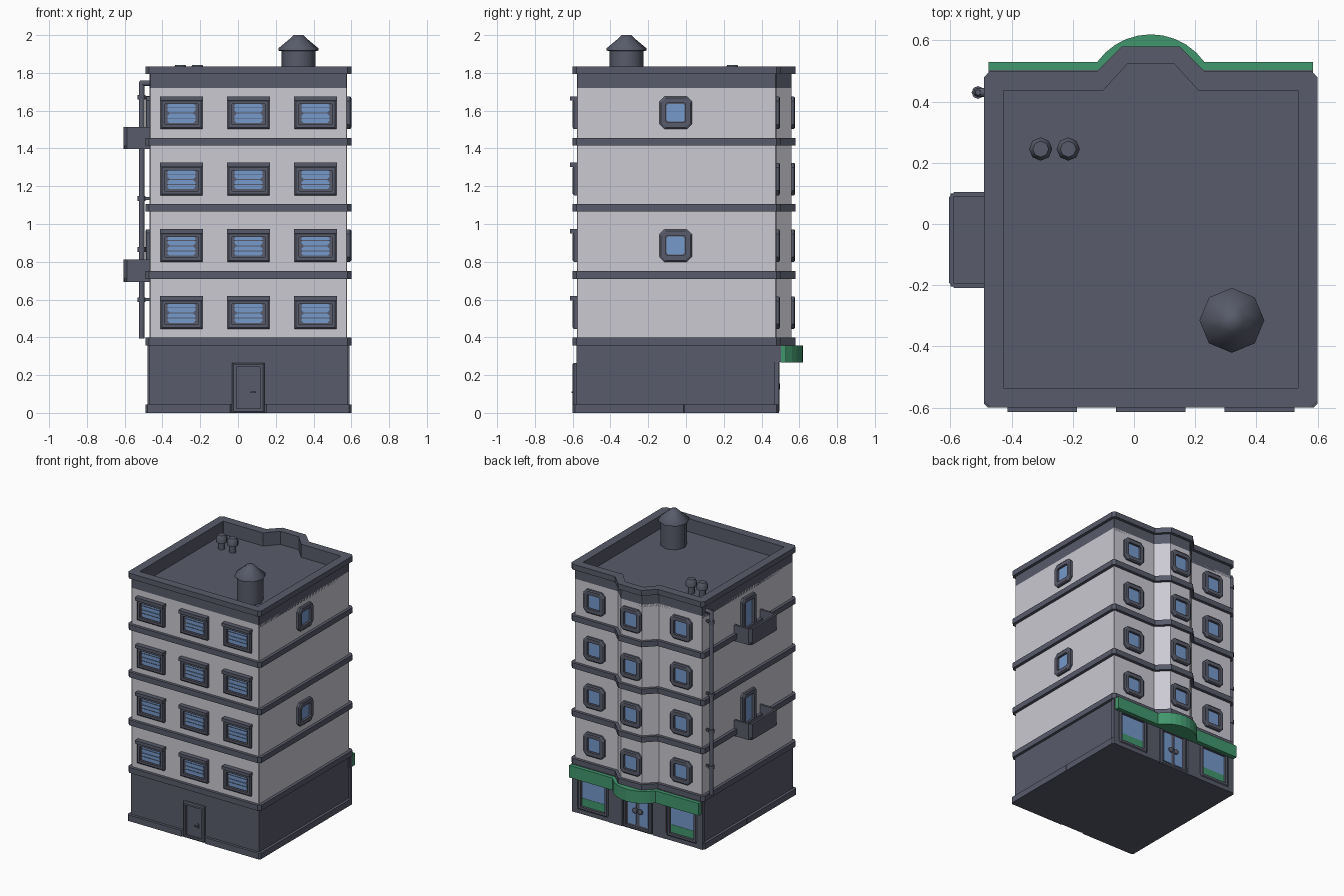
import bpy, bmesh, math
from mathutils import Matrix, Vector

if "Cube" in bpy.data.objects:
    bpy.data.objects.remove(bpy.data.objects["Cube"])


def material(name, rgb):
    m = bpy.data.materials.new(name)
    m.diffuse_color = (*rgb, 1)
    m.use_nodes = True
    m.node_tree.nodes["Principled BSDF"].inputs["Base Color"].default_value = m.diffuse_color
    return m


SLATE = material("slate trim", (0.098, 0.105, 0.145))
WALL = material("pale wall", (0.60, 0.585, 0.645))
GLASS = material("blue glass", (0.18, 0.32, 0.60))
GREEN = material("green awning", (0.055, 0.31, 0.155))


def loft(name, loops, mat, M=Matrix(), smooth=False):
    """Skin a stack of (outline, height) loops and cap both ends."""
    bm = bmesh.new()
    rings = [[bm.verts.new(M @ Vector((x, y, h))) for x, y in pts] for pts, h in loops]
    for a, b in zip(rings, rings[1:]):
        n = len(a)
        for i in range(n):
            bm.faces.new((a[i], a[(i + 1) % n], b[(i + 1) % n], b[i]))
    bm.faces.new(rings[0][::-1])
    bm.faces.new(rings[-1])
    bmesh.ops.recalc_face_normals(bm, faces=bm.faces)
    me = bpy.data.meshes.new(name)
    bm.to_mesh(me)
    bm.free()
    me.materials.append(mat)
    ob = bpy.data.objects.new(name, me)
    bpy.context.collection.objects.link(ob)
    if smooth:
        bpy.ops.object.select_all(action='DESELECT')
        ob.select_set(True)
        bpy.context.view_layer.objects.active = ob
        bpy.ops.object.shade_smooth_by_angle(angle=math.radians(50))
    return ob


def rect(x0, x1, y0, y1, c=0.0):
    """Rectangle outline, with cut corners when c > 0."""
    if c == 0:
        return [(x0, y0), (x1, y0), (x1, y1), (x0, y1)]
    return [(x0 + c, y0), (x1 - c, y0), (x1, y0 + c), (x1, y1 - c),
            (x1 - c, y1), (x0 + c, y1), (x0, y1 - c), (x0, y0 + c)]


def box(name, x0, x1, y0, y1, z0, z1, mat, M=Matrix(), c=0.0):
    return loft(name, [(rect(x0, x1, y0, y1, c), z0), (rect(x0, x1, y0, y1, c), z1)], mat, M)


def plan(o, c, wide, narrow, out):
    """Building outline inset by o, with the bay on the back side."""
    p = rect(-0.49 + o, 0.60 - o, -0.60 + o, 0.50 - o, c)
    y = 0.50 - o
    bay = [(0.055 + wide, y), (0.055 + narrow, y + out), (0.055 - narrow, y + out), (0.055 - wide, y)]
    return p[:5] + bay + p[5:]


def circle(cx, cy, r, n=8):
    return [(cx + r * math.cos(2 * math.pi * i / n), cy + r * math.sin(2 * math.pi * i / n)) for i in range(n)]


def lathe(name, cx, cy, profile, mat, M=Matrix()):
    return loft(name, [(circle(cx, cy, r), z) for r, z in profile], mat, M, True)


def side(angle, dist):
    """Local frame of a wall: u along it, v up, w outward."""
    base = Matrix(((1, 0, 0, 0), (0, 0, -1, 0), (0, 1, 0, 0), (0, 0, 0, 1)))
    return Matrix.Rotation(math.radians(angle), 4, 'Z') @ base @ Matrix.Translation((0, 0, dist))


FRONT, RIGHT, BACK, BAY, LEFT = (side(0, 0.58), side(90, 0.58), side(180, 0.478),
                                 side(180, 0.558), side(-90, 0.47))
SHOP = side(180, 0.475)


def frame(name, M, u, v0, v1, w, border, c=0.0, depth=0.02):
    """Raised window frame with a sunken panel."""
    def r(i, cc):
        return rect(u - w / 2 + i, u + w / 2 - i, v0 + i, v1 - i, cc)
    loft(name, [(r(0, c), -0.01), (r(0, c), depth - 0.006), (r(0.008, c), depth),
                (r(border, c * 0.3), depth), (r(border, c * 0.3), 0.003)], SLATE, M)


# Ground floor, plinth split around the front door and the shop entrance
box("ground_floor", -0.47, 0.58, -0.58, 0.475, 0.0, 0.37, SLATE)
for x0, x1 in ((-0.49, -0.03), (0.14, 0.60)):
    box("plinth_front", x0, x1, -0.60, 0.0, 0, 0.045, SLATE, c=0.012)
for x0, x1 in ((-0.49, -0.06), (0.17, 0.60)):
    box("plinth_back", x0, x1, -0.02, 0.49, 0, 0.045, SLATE, c=0.012)

# Upper walls and floor bands
wall = plan(0.022, 0.004, 0.167, 0.087, 0.08)
band = plan(0.0, 0.02, 0.175, 0.095, 0.08)
loft("upper_walls", [(wall, 0.37), (wall, 1.72)], WALL)
for z in (0.358, 0.71, 1.065, 1.415):
    loft("floor_band", [(band, z), (band, z + 0.04)], SLATE)

# Parapet with sunken roof
inner = plan(0.063, 0.002, 0.155, 0.075, 0.088)
loft("parapet_roof", [(wall, 1.70), (wall, 1.795), (band, 1.795), (band, 1.835),
                      (inner, 1.835), (inner, 1.738)], SLATE)

# Windows on four storeys
ROWS = (0.445, 0.80, 1.152, 1.503)


def square_window(M, u, v):
    frame("square_window_frame", M, u, v, v + 0.172, 0.172, 0.034, 0.025)
    box("square_window_glass", u - 0.047, u + 0.047, v + 0.039, v + 0.133, 0.002, 0.007, GLASS, M, 0.008)


for v in ROWS:
    for u in (-0.30, 0.055, 0.41):
        frame("front_window_frame", FRONT, u, v, v + 0.155, 0.222, 0.024)
        box("front_window_lintel", u - 0.114, u + 0.114, v + 0.150, v + 0.173, -0.01, 0.034, SLATE, FRONT)
        for dv in (0.032, 0.087):
            box("front_window_pane", u - 0.074, u + 0.074, v + dv, v + dv + 0.049, 0.002, 0.008,
                GLASS, FRONT, 0.011)
            box("front_window_rail", u - 0.074, u + 0.074, v + dv + 0.023, v + dv + 0.027, 0.004, 0.011,
                SLATE, FRONT)
    square_window(BACK, 0.30, v)
    square_window(BAY, -0.055, v)
    square_window(BACK, -0.41, v)

for v in (ROWS[1], ROWS[3]):
    square_window(RIGHT, -0.055, v)
    # Balcony door and hollow balcony on the left side
    frame("balcony_door_frame", LEFT, 0.05, v - 0.10, v + 0.172, 0.165, 0.034, 0.02)
    box("balcony_door_glass", 0.007, 0.093, v - 0.06, v + 0.135, 0.002, 0.007, GLASS, LEFT, 0.008)
    outer = rect(-0.605, -0.45, -0.21, 0.105, 0.018)
    hollow = rect(-0.59, -0.462, -0.194, 0.09, 0.003)
    z = v - 0.107
    # three-sided rail around a floor slab
    box("balcony_floor", -0.60, -0.465, -0.205, 0.10, z, z + 0.02, SLATE)
    rail = [(-0.465, -0.21), (-0.587, -0.21), (-0.605, -0.192), (-0.605, 0.087), (-0.587, 0.105),
            (-0.465, 0.105), (-0.465, 0.09), (-0.587, 0.09), (-0.59, 0.087), (-0.59, -0.192),
            (-0.587, -0.195), (-0.465, -0.195)]
    loft("balcony_rail", [(rail, z), (rail, z + 0.118)], SLATE)

# Front door with handle
frame("front_door_frame", FRONT, 0.055, 0.0, 0.265, 0.172, 0.022)
box("front_door_panel", -0.007, 0.117, 0.0, 0.243, 0.0, 0.008, SLATE, FRONT)
box("front_door_lock", 0.078, 0.094, 0.09, 0.125, 0.005, 0.014, SLATE, FRONT, 0.004)
box("front_door_handle", 0.066, 0.096, 0.105, 0.113, 0.014, 0.026, SLATE, FRONT)

# Shop front: pilasters, display windows, glass double door
for u0, u1 in ((-0.59, -0.545), (-0.29, -0.18), (0.07, 0.18), (0.435, 0.48)):
    box("shop_pilaster", u0, u1, 0.0, 0.36, -0.01, 0.017, SLATE, SHOP)
for u in (-0.418, 0.308):
    frame("shop_window_frame", SHOP, u, 0.03, 0.29, 0.245, 0.024)
    box("shop_window_glass", u - 0.093, u + 0.093, 0.057, 0.263, 0.001, 0.006, GLASS, SHOP)
    box("shop_window_green_strip", u - 0.093, u + 0.093, 0.057, 0.115, 0.001, 0.008, GREEN, SHOP)
frame("shop_door_frame", SHOP, -0.055, 0.0, 0.29, 0.23, 0.02)
for s in (-1, 1):
    a, b = sorted((-0.055 + s * 0.014, -0.055 + s * 0.082))
    box("shop_door_glass", a, b, 0.035, 0.26, 0.001, 0.008, GLASS, SHOP, 0.008)
    lathe("shop_door_handle", -0.055 + s * 0.022, 0.14, ((0.02, 0.004), (0.02, 0.018), (0.014, 0.022)),
          SLATE, SHOP)

# Green awning with a curved bulge over the entrance
box("awning_backboard", -0.475, 0.585, 0.46, 0.503, 0.27, 0.36, SLATE)
half = math.asin(0.175 / 0.215)
arc = [(0.055 + 0.215 * math.sin(half * t / 5), 0.405 + 0.215 * math.cos(half * t / 5))
       for t in range(5, -6, -1)]
awning = [(0.585, 0.50), (0.585, 0.53)] + arc + [(-0.475, 0.53), (-0.475, 0.50)]
loft("awning", [(awning, 0.266), (awning, 0.356)], GREEN)

# Drain pipe with clamps, bending into the wall at the top
lathe("drain_pipe", -0.51, 0.43, ((0.015, 0.395), (0.015, 1.745), (0.009, 1.76)), SLATE)
for z in (0.60, 0.865, 1.135, 1.67):
    lathe("drain_pipe_clamp", -0.51, 0.43, ((0.021, z - 0.012), (0.021, z + 0.012)), SLATE)
    box("drain_pipe_bracket", -0.51, -0.465, 0.424, 0.436, z - 0.008, z + 0.008, SLATE)
lathe("drain_pipe_elbow", -0.43, 1.745, ((0.015, -0.01), (0.015, 0.04)), SLATE, LEFT)

# Rooftop chimney and vents
lathe("chimney", 0.32, -0.315, ((0.09, 1.73), (0.09, 1.925)), SLATE)
lathe("chimney_cap", 0.32, -0.315, ((0.09, 1.915), (0.106, 1.918), (0.106, 1.93), (0.04, 1.985), (0.025, 2.0)),
      SLATE)
for x in (-0.305, -0.215):
    lathe("roof_vent", x, 0.245, ((0.024, 1.73), (0.024, 1.785), (0.038, 1.79), (0.038, 1.822), (0.026, 1.843)),
          SLATE)
# Elbow sits on the wall at the pipe's position
bpy.data.objects["drain_pipe_elbow"].location = (0, 0, 0)
e = bpy.data.objects["drain_pipe_elbow"]
assert len(e.data.vertices) == 16
